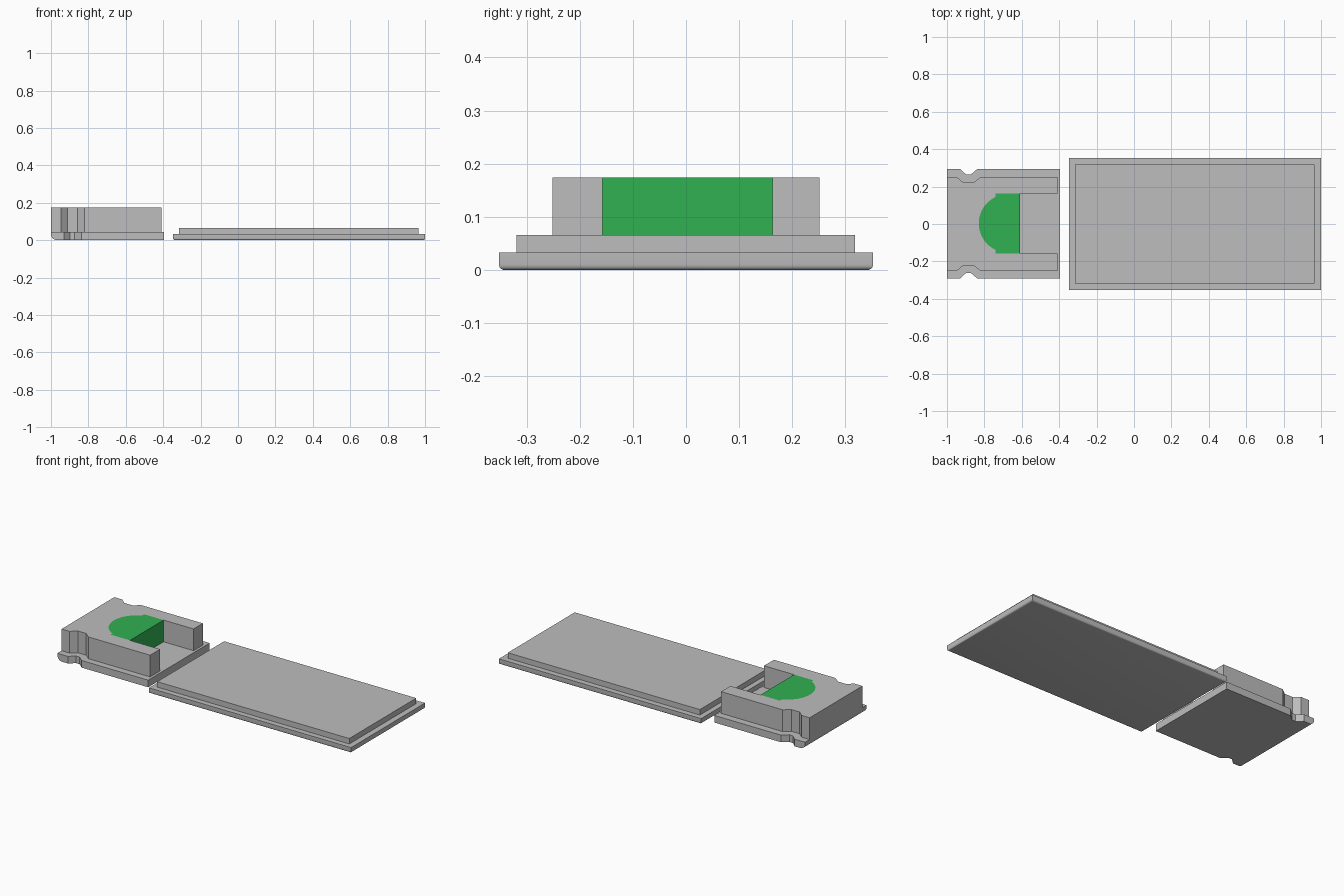
import bpy, bmesh, math

if "Cube" in bpy.data.objects:
    bpy.data.objects.remove(bpy.data.objects["Cube"])


def material(name, rgb):
    m = bpy.data.materials.new(name)
    m.diffuse_color = (*rgb, 1)
    m.use_nodes = True
    m.node_tree.nodes["Principled BSDF"].inputs["Base Color"].default_value = m.diffuse_color
    return m


GREY = material("light grey", (0.51, 0.51, 0.51))
GREEN = material("green", (0.030, 0.44, 0.083))


def prism(outline, z0, z1):
    """Closed bmesh prism from a counter-clockwise outline."""
    bm = bmesh.new()
    floor = bm.faces.new([bm.verts.new((x, y, z0)) for x, y in outline])
    ext = bmesh.ops.extrude_face_region(bm, geom=[floor], use_keep_orig=True)["geom"]
    for v in ext:
        if isinstance(v, bmesh.types.BMVert):
            v.co.z = z1
    bmesh.ops.recalc_face_normals(bm, faces=bm.faces[:])
    return bm


def rect(x0, x1, y0, y1):
    return [(x0, y0), (x1, y0), (x1, y1), (x0, y1)]


def round_edges(bm, test, radius, segments):
    edges = [e for e in bm.edges if all(test(v.co) for v in e.verts)]
    bmesh.ops.bevel(bm, geom=edges, offset=radius, segments=segments,
                    profile=0.5, affect='EDGES')


def finish(bm, name, mats=(GREY,)):
    bmesh.ops.recalc_face_normals(bm, faces=bm.faces[:])
    me = bpy.data.meshes.new(name)
    bm.to_mesh(me)
    bm.free()
    for m in mats:
        me.materials.append(m)
    ob = bpy.data.objects.new(name, me)
    bpy.context.collection.objects.link(ob)
    bpy.context.view_layer.objects.active = ob
    ob.select_set(True)
    bpy.ops.object.shade_smooth_by_angle(angle=math.radians(30))
    ob.select_set(False)


def notched_side(y, xs, depth):
    """Side points from left to right with a shallow trapezoid notch."""
    inner = y - math.copysign(depth, y)
    return [(-1, y), (xs[0], y), (xs[1], inner), (xs[2], inner), (xs[3], y)]


# Holder base: notched sides, rounded lower edge at the outer end
xs = (-0.93, -0.897, -0.873, -0.838)
base = (notched_side(-0.291, xs, 0.03) + [(-0.395, -0.291), (-0.395, 0.294)]
        + notched_side(0.294, xs, 0.03)[::-1])
bm = prism(base, 0, 0.043)
round_edges(bm, lambda c: c.x < -0.999 and c.z < 0.001, 0.032, 6)
finish(bm, "holder_base")

# Holder body: U-shaped block with notched sides and an open slot
xs = (-0.947, -0.912, -0.858, -0.82)
slot_x, end_x, s0, s1 = -0.61, -0.41, -0.157, 0.163
body = (notched_side(-0.251, xs, 0.03)
        + [(end_x, -0.251), (end_x, s0), (slot_x, s0),
           (slot_x, s1), (end_x, s1), (end_x, 0.251)]
        + notched_side(0.251, xs, 0.03)[::-1])
bm = prism(body, 0.043, 0.174)

# Green patch: cut into the top face, plus the end wall of the slot
top = max(bm.faces, key=lambda f: f.calc_center_median().z)
corner = {y: next(v for v in top.verts
                  if abs(v.co.x - slot_x) < 1e-4 and abs(v.co.y - y) < 1e-4)
          for y in (s0, s1)}
cx, cy, r = -0.674, 0.003, 0.156
a0 = math.acos((-0.74 - cx) / r)
n = 24
path = [(-0.74, s1, 0.174)]
for i in range(n + 1):
    a = a0 + (2 * math.pi - 2 * a0) * i / n
    path.append((cx + r * math.cos(a), cy + r * math.sin(a), 0.174))
path.append((-0.74, s0, 0.174))
bmesh.utils.face_split(top, corner[s1], corner[s0], coords=path)
for f in bm.faces:
    on_top = all(v.co.z > 0.173 and -0.84 < v.co.x < slot_x + 1e-3
                 and s0 - 1e-3 < v.co.y < s1 + 1e-3 for v in f.verts)
    on_wall = all(abs(v.co.x - slot_x) < 1e-4 for v in f.verts)
    f.material_index = int(on_top or on_wall)
finish(bm, "holder_body", (GREY, GREEN))

# Cover plate: wide lower slab with softened bottom rim
bm = prism(rect(-0.347, 1, -0.352, 0.352), 0, 0.033)
round_edges(bm, lambda c: c.z < 0.001, 0.01, 4)
finish(bm, "plate_rim")

# Raised panel on the plate
finish(prism(rect(-0.315, 0.965, -0.319, 0.318), 0.033, 0.066), "plate_panel")
